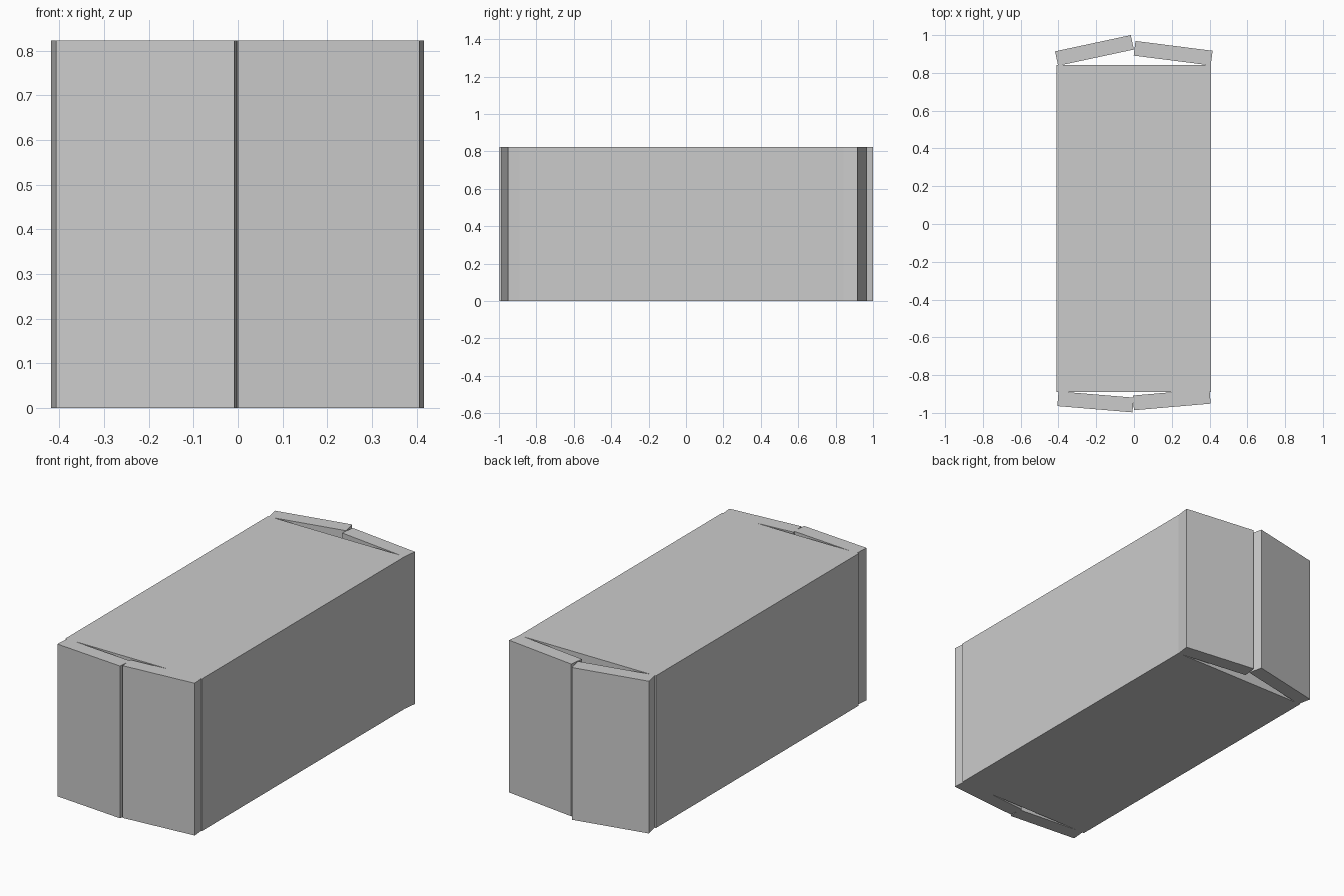
import bpy
from mathutils import Vector

if "Cube" in bpy.data.objects:
    bpy.data.objects.remove(bpy.data.objects["Cube"])

HEIGHT = 0.823

grey = bpy.data.materials.new("light grey")
grey.diffuse_color = (0.6, 0.6, 0.6, 1)
grey.use_nodes = True
grey.node_tree.nodes["Principled BSDF"].inputs["Base Color"].default_value = grey.diffuse_color


def prism(name, outline):
    """Extrude a counter-clockwise ground outline to full height."""
    n = len(outline)
    verts = [(p[0], p[1], z) for z in (0, HEIGHT) for p in outline]
    faces = [tuple(reversed(range(n))), tuple(range(n, 2 * n))]
    faces += [(i, (i + 1) % n, (i + 1) % n + n, i + n) for i in range(n)]
    mesh = bpy.data.meshes.new(name)
    mesh.from_pydata(verts, [], faces)
    mesh.materials.append(grey)
    obj = bpy.data.objects.new(name, mesh)
    bpy.context.collection.objects.link(obj)


def door(name, a, b, thickness=0.078):
    """Slab whose outer face runs a -> b, with the body on its left."""
    a, b = Vector(a), Vector(b)
    d = (b - a).normalized()
    inward = Vector((-d.y, d.x)) * thickness
    prism(name, [a, b, b + inward, a + inward])


# Main container box
prism("body", [(-0.41, -0.89), (0.407, -0.89), (0.407, 0.843), (-0.41, 0.843)])

# Front doors, slightly ajar
door("front_left_door", (-0.406, -0.964), (-0.008, -0.997))
door("front_right_door", (0.0, -0.986), (0.406, -0.951))

# Back doors, opened a little further
door("back_right_door", (0.416, 0.917), (0.008, 0.969))
door("back_left_door", (-0.017, 1.0), (-0.418, 0.914))
